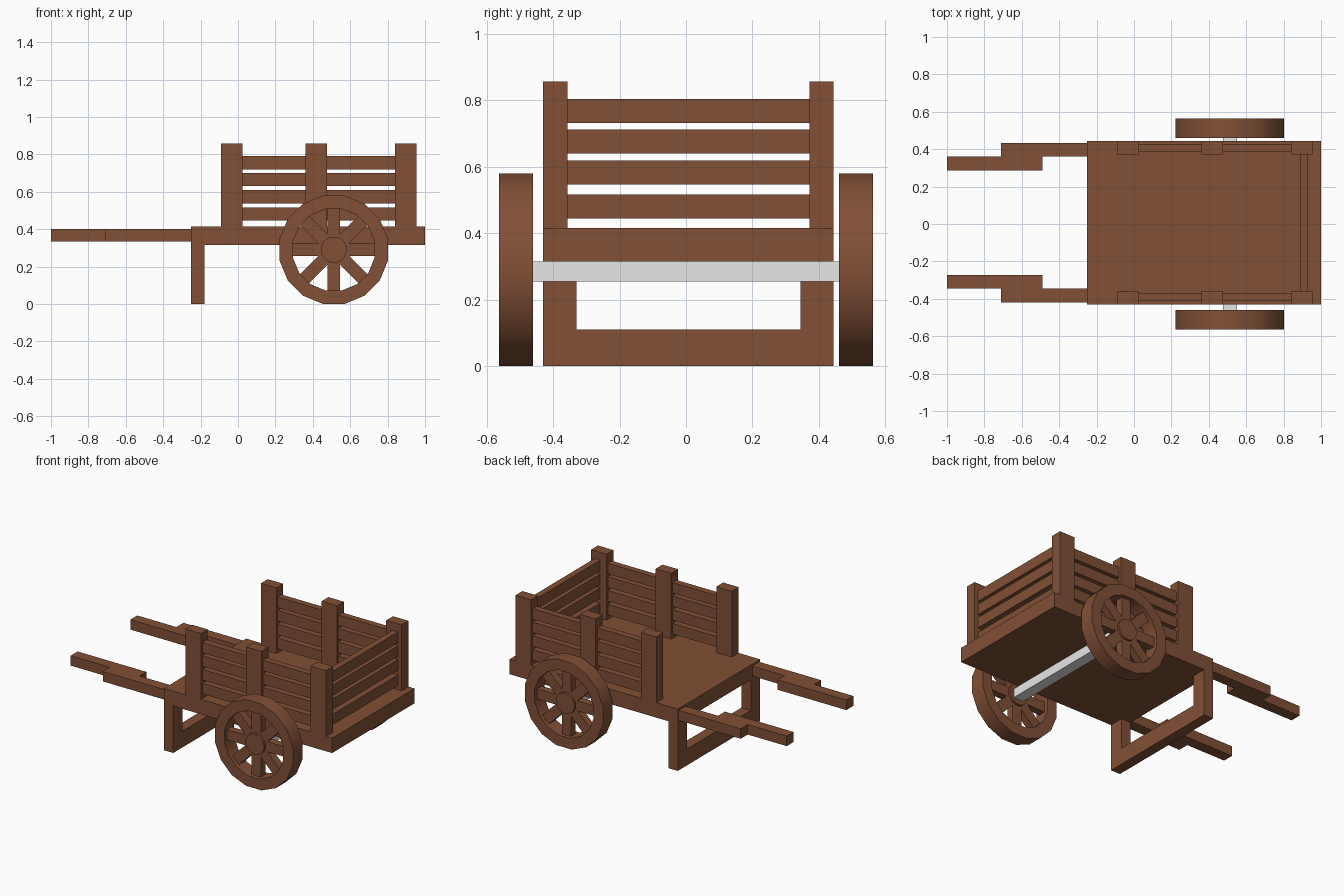
import bpy, bmesh, math
from mathutils import Matrix, Vector

if "Cube" in bpy.data.objects:
    bpy.data.objects.remove(bpy.data.objects["Cube"])


def material(name, rgb):
    m = bpy.data.materials.new(name)
    m.diffuse_color = (*rgb, 1)
    m.use_nodes = True
    m.node_tree.nodes["Principled BSDF"].inputs["Base Color"].default_value = m.diffuse_color
    return m


WOOD = material("brown wood", (0.222, 0.08, 0.037))
METAL = material("pale grey metal", (0.8, 0.8, 0.8))
MID = 0.007  # the body sits slightly off the y centre


def finish(name, bm, mat, smooth=False):
    bmesh.ops.recalc_face_normals(bm, faces=bm.faces)
    me = bpy.data.meshes.new(name)
    bm.to_mesh(me)
    bm.free()
    me.materials.append(mat)
    ob = bpy.data.objects.new(name, me)
    bpy.context.collection.objects.link(ob)
    if smooth:
        bpy.ops.object.select_all(action='DESELECT')
        ob.select_set(True)
        bpy.context.view_layer.objects.active = ob
        bpy.ops.object.shade_smooth_by_angle(angle=math.radians(35))
    return ob


def add_box(bm, x, y, z):
    c = Vector(((x[0] + x[1]) / 2, (y[0] + y[1]) / 2, (z[0] + z[1]) / 2))
    s = (abs(x[1] - x[0]), abs(y[1] - y[0]), abs(z[1] - z[0]))
    return bmesh.ops.create_cube(bm, size=1, matrix=Matrix.Translation(c) @ Matrix.Diagonal((*s, 1)))["verts"]


def box(name, x, y, z, mat=WOOD):
    bm = bmesh.new()
    add_box(bm, x, y, z)
    return finish(name, bm, mat)


# Bed and axle
box("bed", (-0.25, 1.0), (MID - 0.437, MID + 0.437), (0.315, 0.415))
box("axle", (0.475, 0.55), (-0.475, 0.475), (0.255, 0.315), METAL)

# Front stand: two legs and a foot beam
box("stand_beam", (-0.25, -0.18), (MID - 0.437, MID + 0.437), (0.0, 0.11))
for s in (-1, 1):
    box("stand_leg", (-0.25, -0.18), (MID + s * 0.337, MID + s * 0.437), (0.11, 0.315))

# Posts, side slats and stepped handles on each side
for s in (-1, 1):
    for x in (-0.09, 0.36, 0.84):
        box("post", (x, x + 0.115), (MID + s * 0.364, MID + s * 0.437), (0.415, 0.857))
    for z in (0.445, 0.538, 0.63, 0.72):
        box("side_slat", (0.025, 0.84), (MID + s * 0.377, MID + s * 0.42), (z, z + 0.071))
    box("handle_base", (-0.71, -0.25), (MID + s * 0.353, MID + s * 0.427), (0.335, 0.402))
    box("handle_grip", (-1.0, -0.49), (MID + s * 0.28, MID + s * 0.353), (0.335, 0.402))

# Tail slats
for z in (0.444, 0.547, 0.64, 0.732):
    box("tail_slat", (0.888, 0.93), (MID - 0.366, MID + 0.366), (z, z + 0.072))

# Wheels
CX, CZ, N = 0.512, 0.29, 16
APO = math.cos(math.pi / N)


def ring(bm, r, y):
    return [bm.verts.new((CX + r * math.cos((i + 0.5) * math.tau / N), y,
                          CZ + r * math.sin((i + 0.5) * math.tau / N))) for i in range(N)]


for s in (-1, 1):
    # rim
    bm = bmesh.new()
    y0, y1 = s * 0.461, s * 0.563
    loops = [ring(bm, r, y) for r, y in
             ((0.29 / APO, y0), (0.29 / APO, y1), (0.218 / APO, y1), (0.218 / APO, y0))]
    for k in range(4):
        a, b = loops[k], loops[(k + 1) % 4]
        for i in range(N):
            j = (i + 1) % N
            bm.faces.new((a[i], a[j], b[j], b[i]))
    finish("wheel_rim", bm, WOOD, True)
    # spokes
    bm = bmesh.new()
    for k in range(8):
        vs = add_box(bm, (0.03, 0.235), (s * 0.487, s * 0.537), (-0.034, 0.034))
        bmesh.ops.transform(bm, verts=vs, matrix=Matrix.Translation((CX, 0, CZ))
                            @ Matrix.Rotation(k * math.pi / 4, 4, 'Y'))
    finish("wheel_spokes", bm, WOOD)
    # hub
    bm = bmesh.new()
    a, b = ring(bm, 0.07, s * 0.472), ring(bm, 0.07, s * 0.552)
    for i in range(N):
        j = (i + 1) % N
        bm.faces.new((a[i], a[j], b[j], b[i]))
    bm.faces.new(a)
    bm.faces.new(b)
    finish("wheel_hub", bm, WOOD, True)
